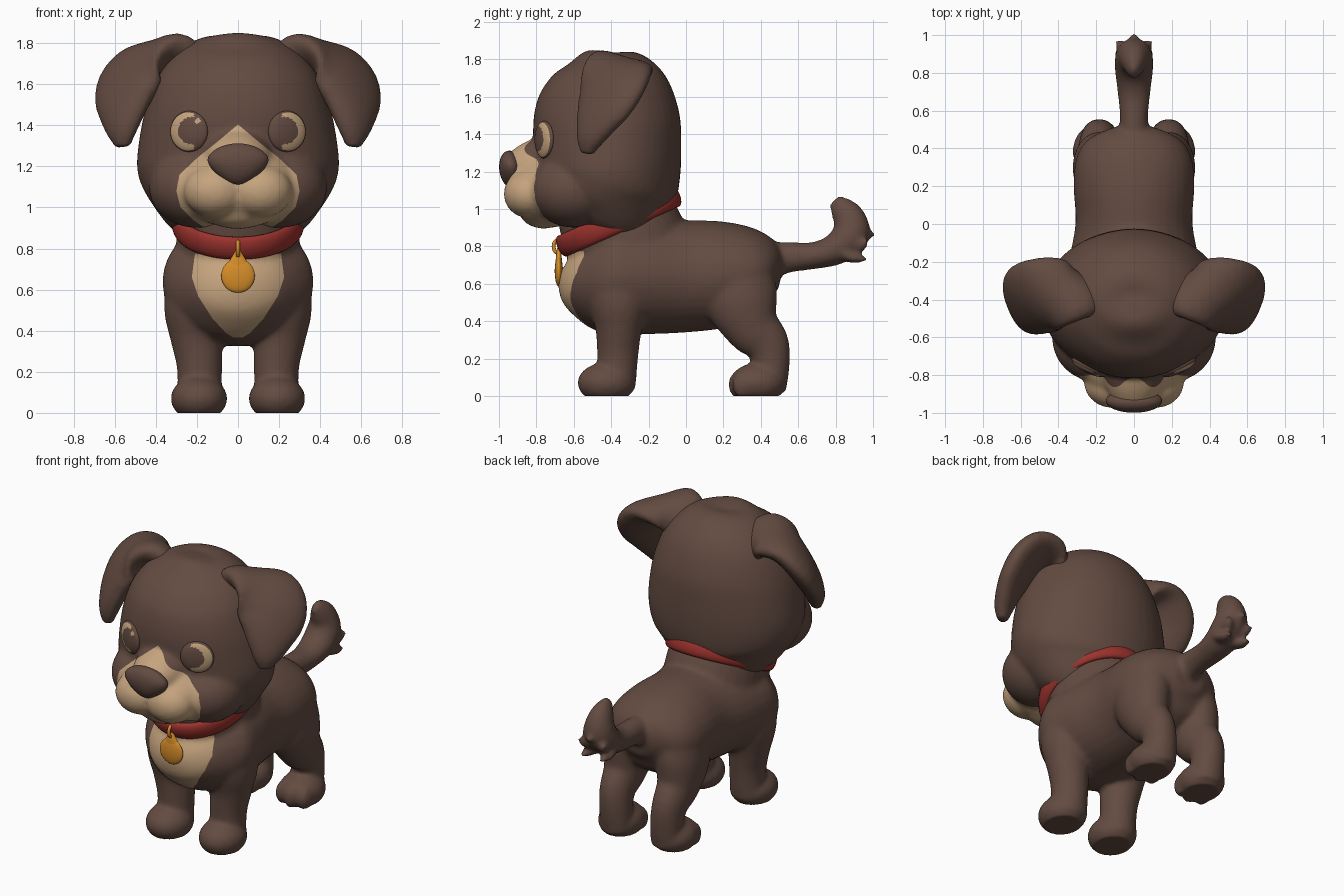
import bpy
import bmesh
from math import cos, sin, pi, hypot, radians
from mathutils import Vector, Matrix

cube = bpy.data.objects.get("Cube")
if cube:
    bpy.data.objects.remove(cube, do_unlink=True)


def material(name, rgb):
    m = bpy.data.materials.new(name)
    m.use_nodes = True
    colour = (*rgb, 1)
    m.diffuse_color = colour
    m.node_tree.nodes["Principled BSDF"].inputs["Base Color"].default_value = colour
    return m


BROWN = material("brown fur", (.125, .071, .053))
CREAM = material("cream fur", (.56, .37, .21))
RED = material("red collar", (.33, .032, .026))
GOLD = material("gold tag", (.68, .27, .022))
X = Vector((1, 0, 0))


def blob(bm, centre, radii, segs=32):
    """Ellipsoid."""
    m = Matrix.Translation(centre) @ Matrix.Diagonal((*radii, 1))
    bmesh.ops.create_uvsphere(bm, u_segments=segs, v_segments=segs // 2, radius=1, matrix=m)


def tube(bm, stations, side=X, sides=32, steps=4):
    """Smooth closed loft through stations (x, y, z, half width, half depth)."""
    p = [Vector(s) for s in stations]
    p = [p[0]] + p + [p[-1]]
    path = []
    for a, b, c, d in zip(p, p[1:], p[2:], p[3:]):
        for k in range(steps):
            t = k / steps
            path.append((b * 2 + (c - a) * t + (a * 2 - b * 5 + c * 4 - d) * t * t
                         + (b * 3 - a - c * 3 + d) * t ** 3) / 2)
    path.append(p[-1])
    mid = [Vector(q[:3]) for q in path]
    rings = []
    for i, q in enumerate(path):
        tangent = (mid[min(i + 1, len(mid) - 1)] - mid[max(i - 1, 0)]).normalized()
        n = tangent.cross(side).normalized()
        w = n.cross(tangent)
        ra, rb = max(q[3], .005), max(q[4], .005)
        rings.append([bm.verts.new(mid[i] + w * ra * cos(2 * pi * j / sides)
                                   + n * rb * sin(2 * pi * j / sides)) for j in range(sides)])
    for r0, r1 in zip(rings, rings[1:]):
        for j in range(sides):
            k = (j + 1) % sides
            bm.faces.new((r0[j], r0[k], r1[k], r1[j]))
    bm.faces.new(rings[0])
    bm.faces.new(rings[-1])


def finish(name, bm, mats, voxel=0, smooth=8):
    """Make the object; a voxel size fuses and softens its pieces."""
    bmesh.ops.recalc_face_normals(bm, faces=bm.faces)
    me = bpy.data.meshes.new(name)
    bm.to_mesh(me)
    bm.free()
    ob = bpy.data.objects.new(name, me)
    bpy.context.collection.objects.link(ob)
    if voxel:
        mod = ob.modifiers.new("fuse", 'REMESH')
        mod.mode = 'VOXEL'
        mod.voxel_size = voxel
        mod = ob.modifiers.new("soften", 'SMOOTH')
        mod.factor = .5
        mod.iterations = smooth
        dg = bpy.context.evaluated_depsgraph_get()
        me = bpy.data.meshes.new_from_object(ob.evaluated_get(dg))
        ob.modifiers.clear()
        ob.data = me
        me.name = name
    for m in mats:
        me.materials.append(m)
    me.shade_smooth()
    return ob


def paint_patch(ob, outline, y_max):
    """Cut a symmetric front outline of (z, half width) and colour its inside."""
    bm = bmesh.new()
    bm.from_mesh(ob.data)
    spans = list(zip(outline, outline[1:]))
    for (z0, w0), (z1, w1) in spans:
        for s in (1, -1):
            faces = [f for f in bm.faces if f.calc_center_median().y < y_max
                     and z0 - .01 < f.calc_center_median().z < z1 + .01]
            geom = {g for f in faces for g in (f, *f.edges, *f.verts)}
            bmesh.ops.bisect_plane(bm, geom=list(geom), plane_co=(w0 * s, 0, z0),
                                   plane_no=((z1 - z0) * s, 0, w0 - w1))
    for f in bm.faces:
        x, y, z = f.calc_center_median()
        f.material_index = int(y < y_max and any(
            z0 <= z < z1 and abs(x) < w0 + (w1 - w0) * (z - z0) / (z1 - z0)
            for (z0, w0), (z1, w1) in spans))
    bm.to_mesh(ob.data)
    bm.free()
    ob.data.shade_smooth()


# Body: torso, neck, legs, paws and tail
bm = bmesh.new()
torso = [(-.635, .72, .07, .08), (-.60, .70, .18, .17), (-.52, .665, .29, .25),
         (-.4, .64, .365, .31), (-.22, .64, .35, .31), (0, .64, .31, .30),
         (.2, .65, .32, .285), (.35, .66, .305, .245), (.45, .66, .24, .18), (.51, .65, .1, .08)]
tube(bm, [(0, *s) for s in torso])
tube(bm, [(0, -.2, .58, .3, .3), (0, -.33, .85, .3, .325), (0, -.42, 1.06, .28, .29)])
for s in (1, -1):
    tube(bm, [(.18 * s, -.36, .68, .17, .2), (.205 * s, -.36, .5, .155, .165),
              (.2 * s, -.36, .36, .128, .125), (.187 * s, -.365, .22, .11, .11),
              (.187 * s, -.37, .04, .108, .1)])
    tube(bm, [(.16 * s, .27, .66, .15, .2), (.185 * s, .3, .5, .14, .195),
              (.19 * s, .355, .37, .118, .15), (.188 * s, .43, .28, .1, .122),
              (.182 * s, .455, .17, .098, .1), (.18 * s, .45, .03, .1, .085)])
    blob(bm, (.19 * s, -.425, .07), (.138, .155, .11))
    blob(bm, (.19 * s, .385, .07), (.135, .15, .108))
    # Toes on the hind paws
    for dx in (-.075, 0, .075):
        blob(bm, ((.19 + dx) * s, .285 + abs(dx) * .3, .06), (.045, .06, .075))
    # Tufts on the tail
    tube(bm, [(.03 * s, .8, .79, .06, .05), (.06 * s, .89, .74, .045, .03), (.07 * s, .97, .73, .012, .01)])
    tube(bm, [(.03 * s, .86, .84, .06, .06), (.06 * s, .93, .81, .04, .04), (.09 * s, .97, .83, .012, .012)])
tube(bm, [(0, .4, .71, .11, .11), (0, .53, .74, .075, .085), (0, .68, .75, .085, .072),
          (0, .8, .785, .1, .085), (0, .88, .86, .1, .1), (0, .875, .94, .08, .09),
          (0, .835, 1.0, .055, .07), (0, .79, 1.045, .02, .035)])
tube(bm, [(0, .85, .84, .06, .07), (0, .93, .86, .05, .04), (0, 1.01, .865, .012, .012)])
body = finish("body", bm, [BROWN, CREAM], .014)
for v in body.data.vertices:
    v.co.z = max(v.co.z, 0)
paint_patch(body, [(.365, .02), (.39, .06), (.46, .125), (.57, .195), (.66, .225), (.77, .21)], -.36)

# Head with muzzle, cheeks and chin
bm = bmesh.new()
skull = [(-.45, 1.845, .05, .05), (-.45, 1.825, .17, .14), (-.44, 1.76, .29, .26),
         (-.43, 1.65, .385, .345), (-.425, 1.5, .445, .39), (-.42, 1.35, .478, .395),
         (-.42, 1.2, .492, .39), (-.44, 1.1, .465, .385), (-.46, 1.0, .4, .345),
         (-.5, .92, .3, .265), (-.53, .865, .13, .11)]
tube(bm, [(0, *s) for s in skull], sides=48)
blob(bm, (0, -.73, 1.1), (.3, .21, .2))
tube(bm, [(0, -.64, 1.27, .2, .15), (0, -.82, 1.235, .16, .13), (0, -.94, 1.19, .11, .09)])
blob(bm, (0, -.76, .985), (.17, .13, .09))
for s in (1, -1):
    blob(bm, (.11 * s, -.84, 1.08), (.155, .135, .13))
    blob(bm, (.2 * s, -.6, 1.1), (.235, .235, .2))
head = finish("head", bm, [BROWN, CREAM], .014, 10)
paint_patch(head, [(.85, .06), (.9, .16), (.94, .22), (1.0, .28), (1.08, .3), (1.16, .285),
                   (1.24, .2), (1.32, .1), (1.4, .005)], -.62)

# Nose: flat-topped and narrowing downward
bm = bmesh.new()
blob(bm, (0, -.935, 1.21), (.142, .064, .102))
for v in bm.verts:
    v.co.x *= min(1.1, max(.6, 1 + (v.co.z - 1.21) * 3.5))
    v.co.y -= (v.co.z - 1.215) * .1
finish("nose", bm, [BROWN])

for s, label in ((1, "left"), (-1, "right")):
    # Folded ear, its front edge turned inward
    bm = bmesh.new()
    tube(bm, [(.22 * s, -.37, 1.68, .13, .07), (.32 * s, -.37, 1.74, .165, .085),
              (.43 * s, -.37, 1.72, .2, .085), (.51 * s, -.39, 1.645, .215, .085),
              (.545 * s, -.435, 1.55, .195, .08), (.56 * s, -.48, 1.46, .145, .07),
              (.565 * s, -.515, 1.37, .09, .055), (.56 * s, -.53, 1.295, .04, .03)],
         side=Vector((.76 * s, .65, -.22)))
    finish(label + "_ear", bm, [BROWN], .014, 5)

    # Eye: shallow dome with an outer crescent and a highlight
    a = radians(26)
    turn = Matrix(((cos(a) * s, sin(a), 0), (0, 0, 1), (sin(a) * s, -cos(a), 0))).transposed()
    bm = bmesh.new()
    blob(bm, (0, 0, 0), (.1, .1, .033), segs=64)
    for f in bm.faces:
        u, v, w = f.calc_center_median()
        crescent = hypot(u, v) < .092 and hypot(u + .022, v - .004) > .066 and u > -.035
        highlight = hypot(u - .055 * s, v - .05) < .014
        f.material_index = int(w > 0 and (crescent or highlight))
    bm.transform(Matrix.Translation((.238 * s, -.757, 1.37)) @ turn.to_4x4())
    finish(label + "_eye", bm, [BROWN, CREAM])

# Collar: tilted oval band
bm = bmesh.new()
major, minor, count, ring = .318, .028, 64, 16
rows = []
for i in range(count):
    t = 2 * pi * i / count
    rows.append([])
    for j in range(ring):
        p = 2 * pi * j / ring
        r = major + minor * cos(p)
        rows[-1].append(bm.verts.new((r * cos(t) * .94, r * sin(t) * 1.03, .06 * sin(p))))
for i in range(count):
    for j in range(ring):
        n, k = (i + 1) % count, (j + 1) % ring
        bm.faces.new((rows[i][j], rows[n][j], rows[n][k], rows[i][k]))
bm.transform(Matrix.Translation((0, -.36, .935)) @ Matrix.Rotation(radians(24), 4, 'X'))
finish("collar", bm, [RED])

# Round tag with a pointed top, and its hanging ring
bm = bmesh.new()
blob(bm, (0, -.68, .668), (.082, .022, .083))
tube(bm, [(0, -.68, .69, .07, .018), (0, -.68, .735, .045, .016), (0, -.68, .79, .012, .01)])
finish("tag", bm, [GOLD])
curve = bpy.data.curves.new("tag_ring", 'CURVE')
curve.dimensions = '3D'
curve.bevel_depth = .01
spline = curve.splines.new('POLY')
spline.points.add(23)
spline.use_cyclic_u = True
for i, pt in enumerate(spline.points):
    pt.co = (0, -.68 + .028 * cos(pi * i / 12), .8 + .036 * sin(pi * i / 12), 1)
curve.materials.append(GOLD)
bpy.context.collection.objects.link(bpy.data.objects.new("tag_ring", curve))
